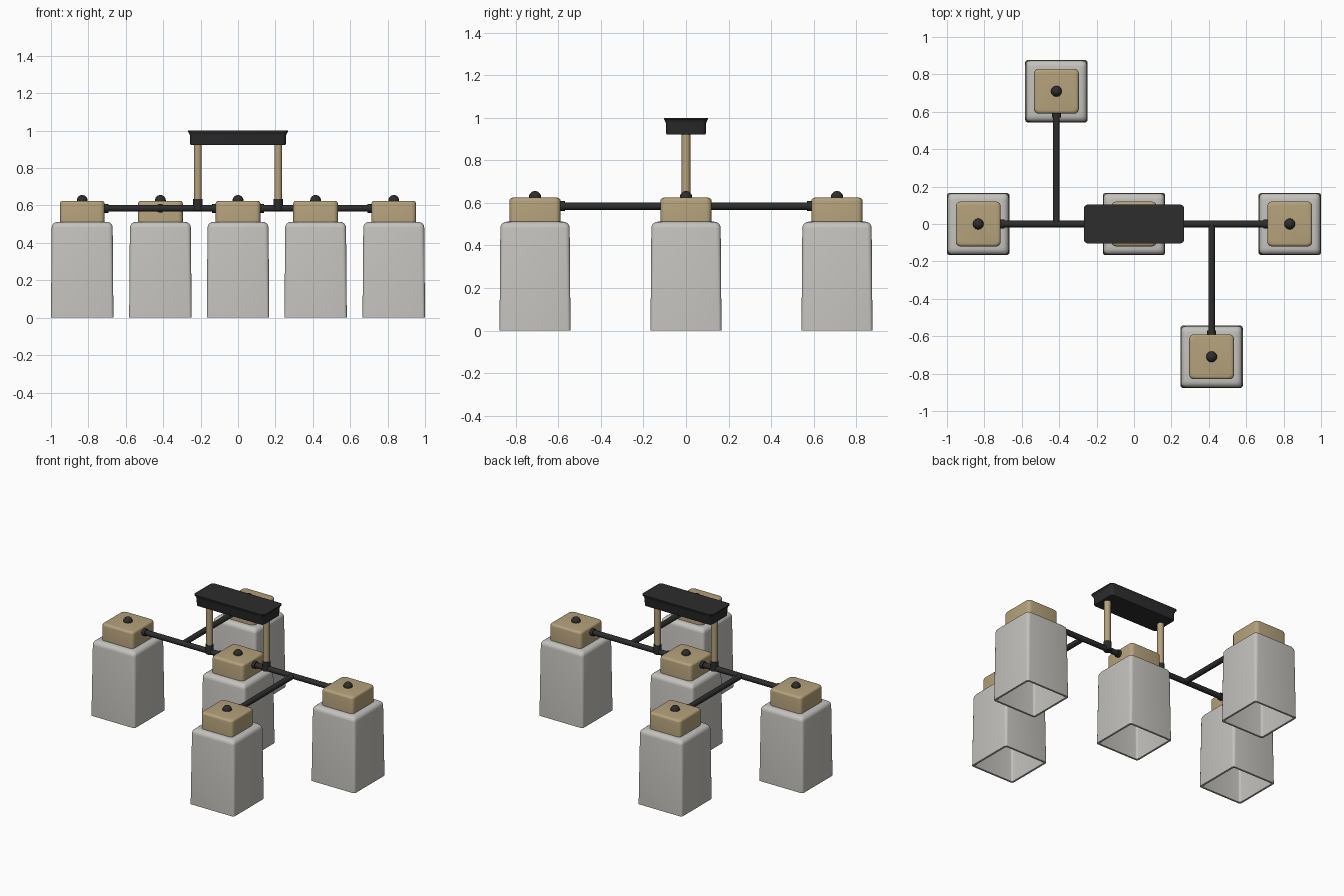
import bpy, math
from mathutils import Vector

old = bpy.data.objects.get("Cube")
if old:
    bpy.data.objects.remove(old)


def material(name, rgb, rough):
    m = bpy.data.materials.new(name)
    m.use_nodes = True
    m.diffuse_color = (*rgb, 1)
    bsdf = m.node_tree.nodes["Principled BSDF"]
    bsdf.inputs["Base Color"].default_value = (*rgb, 1)
    bsdf.inputs["Roughness"].default_value = rough
    return m


BLACK = material("matte black", (0.026, 0.026, 0.027), 0.5)
BRASS = material("brushed brass", (0.46, 0.36, 0.20), 0.4)
GLASS = material("frosted glass", (0.55, 0.54, 0.51), 0.4)


def finish(obj, name, mat, angle=35):
    obj.name = name
    obj.data.materials.append(mat)
    bpy.ops.object.select_all(action="DESELECT")
    obj.select_set(True)
    bpy.context.view_layer.objects.active = obj
    bpy.ops.object.shade_smooth_by_angle(angle=math.radians(angle))
    return obj


def rounded_ring(hx, hy, r, z, steps=4):
    """Points of a rounded rectangle at height z."""
    pts = []
    for q, (sx, sy) in enumerate([(1, 1), (-1, 1), (-1, -1), (1, -1)]):
        for i in range(steps + 1):
            a = math.pi / 2 * (q + i / steps)
            pts.append((sx * (hx - r) + r * math.cos(a),
                        sy * (hy - r) + r * math.sin(a), z))
    return pts


def loft(name, rings, mat, loc, cap_start=True):
    """Skin a stack of (half x, half y, corner radius, z) rings."""
    verts = [p for ring in rings for p in rounded_ring(*ring)]
    n = len(verts) // len(rings)
    faces = [(k * n + i, k * n + (i + 1) % n, (k + 1) * n + (i + 1) % n, (k + 1) * n + i)
             for k in range(len(rings) - 1) for i in range(n)]
    faces.append(tuple(range(len(verts) - n, len(verts))))
    if cap_start:
        faces.append(tuple(reversed(range(n))))
    mesh = bpy.data.meshes.new(name)
    mesh.from_pydata(verts, [], faces)
    obj = bpy.data.objects.new(name, mesh)
    bpy.context.collection.objects.link(obj)
    obj.location = loc
    return finish(obj, name, mat)


def shoulder(half, r, top, corner, steps=4):
    """Rings that round a box over at its top edge."""
    out = []
    for i in range(steps + 1):
        a = math.pi / 2 * i / steps
        h = half - r * (1 - math.cos(a))
        out.append((h, h, corner, top - r * (1 - math.sin(a))))
    return out


def rod(name, a, b, radius, mat):
    a, b = Vector(a), Vector(b)
    d = b - a
    bpy.ops.mesh.primitive_cylinder_add(vertices=20, radius=radius, depth=d.length,
                                        location=(a + b) / 2)
    obj = bpy.context.object
    obj.rotation_euler = d.to_track_quat("Z", "Y").to_euler()
    return finish(obj, name, mat)


ARM_Z = 0.585
CAP = 0.12
OUT, SIDE, REACH = 0.833, 0.415, 0.71

# Lamps: glass shade open below, brass cap, black finial
lamps = {"left": (OUT, 0), "right": (-OUT, 0), "centre": (0, 0),
         "front": (SIDE, -REACH), "back": (-SIDE, REACH)}
for key, (x, y) in lamps.items():
    shell = [(0.154, 0.154, 0.012, 0.0), (0.167, 0.167, 0.015, 0.0)]
    shell += shoulder(0.163, 0.03, 0.512, 0.022)
    inner = list(reversed(shoulder(0.151, 0.025, 0.498, 0.015)))
    # the inside skin runs from the open rim up to a closed ceiling
    inside = [(0.154, 0.154, 0.012, 0.0)] + inner[::-1]
    loft(key + "_shade", shell, GLASS, (x, y, 0), cap_start=False)
    lining = loft(key + "_shade_lining", inside, GLASS, (x, y, 0), cap_start=False)
    lining.data.flip_normals()
    cap = [(CAP, CAP, 0.025, 0.508)] + shoulder(CAP, 0.016, 0.625, 0.025)
    loft(key + "_cap", cap, BRASS, (x, y, 0))
    bpy.ops.mesh.primitive_uv_sphere_add(segments=20, ring_count=12, radius=0.029,
                                         location=(x, y, 0.627))
    finish(bpy.context.object, key + "_finial", BLACK, 60)

# Arms, hangers and collars, repeated with half-turn symmetry
for s, side in ((1, "left"), (-1, "right")):
    rod(side + "_main_arm", (s * (CAP - 0.01), 0, ARM_Z), (s * (OUT - CAP + 0.01), 0, ARM_Z), 0.018, BLACK)
    rod(side + "_inner_collar", (s * (CAP - 0.01), 0, ARM_Z), (s * (CAP + 0.02), 0, ARM_Z), 0.024, BLACK)
    rod(side + "_outer_collar", (s * (OUT - CAP - 0.02), 0, ARM_Z), (s * (OUT - CAP + 0.01), 0, ARM_Z), 0.024, BLACK)
    edge = REACH - CAP
    rod(side + "_branch_arm", (s * SIDE, 0, ARM_Z), (s * SIDE, -s * (edge + 0.01), ARM_Z), 0.018, BLACK)
    rod(side + "_branch_collar", (s * SIDE, -s * (edge - 0.02), ARM_Z),
        (s * SIDE, -s * (edge + 0.01), ARM_Z), 0.024, BLACK)
    hx = s * 0.215
    rod(side + "_hanger", (hx, 0, 0.61), (hx, 0, 0.93), 0.021, BRASS)
    rod(side + "_hanger_collar", (hx, 0, 0.572), (hx, 0, 0.635), 0.025, BLACK)

# Ceiling plate with a flared upper lip
plate = [(0.253, 0.091, 0.018, 0.923), (0.256, 0.094, 0.02, 0.93),
         (0.257, 0.095, 0.02, 0.975), (0.262, 0.099, 0.02, 0.987),
         (0.268, 0.104, 0.022, 0.995), (0.268, 0.104, 0.022, 1.0)]
loft("ceiling_plate", plate, BLACK, (0, 0, 0))
